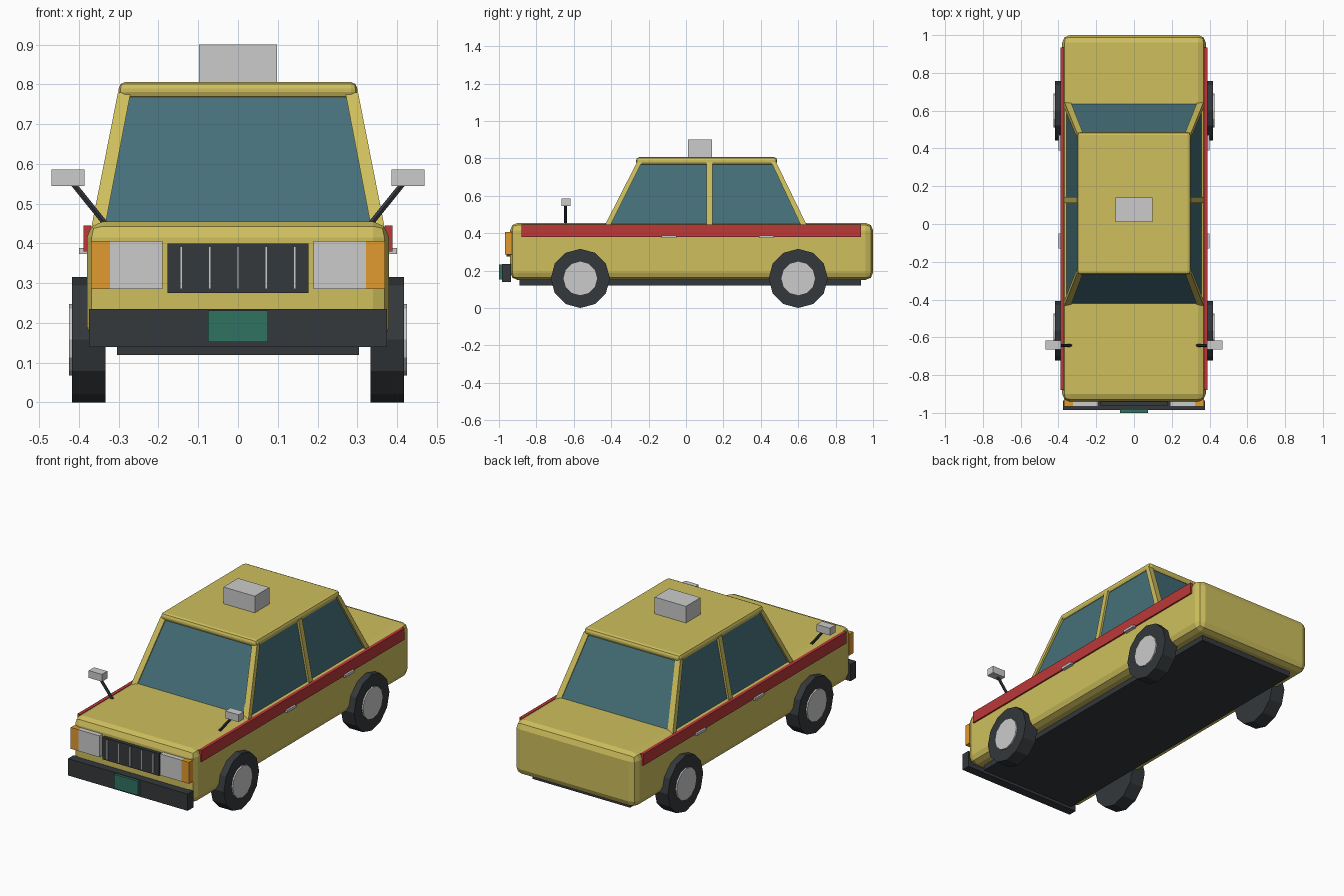
import bpy, bmesh, math
from mathutils import Vector

if "Cube" in bpy.data.objects:
    bpy.data.objects.remove(bpy.data.objects["Cube"])


def material(name, rgb):
    m = bpy.data.materials.new(name)
    m.diffuse_color = (*rgb, 1)
    m.use_nodes = True
    m.node_tree.nodes["Principled BSDF"].inputs["Base Color"].default_value = m.diffuse_color
    return m


YELLOW = material("yellow_paint", (0.62, 0.52, 0.11))
GLASS = material("teal_glass", (0.06, 0.16, 0.19))
BLACK = material("black_rubber", (0.035, 0.04, 0.045))
RED = material("red_trim", (0.5, 0.04, 0.04))
ORANGE = material("orange_lens", (0.75, 0.32, 0.03))
GREEN = material("green_plate", (0.03, 0.17, 0.12))
SILVER = material("light_grey", (0.6, 0.6, 0.58))


def finish(name, bm, mat, bevel=0, segments=2):
    bmesh.ops.recalc_face_normals(bm, faces=bm.faces)
    mesh = bpy.data.meshes.new(name)
    bm.to_mesh(mesh)
    bm.free()
    mesh.materials.append(mat)
    ob = bpy.data.objects.new(name, mesh)
    bpy.context.collection.objects.link(ob)
    if bevel:
        mod = ob.modifiers.new("bevel", 'BEVEL')
        mod.width, mod.segments = bevel, segments
    return ob


def taper(name, low, z0, high, z1, mat, bevel=0, segments=2):
    """Block between two horizontal rectangles (x0, x1, y0, y1)."""
    bm = bmesh.new()
    rings = []
    for (x0, x1, y0, y1), z in ((low, z0), (high, z1)):
        rings.append([bm.verts.new(p) for p in
                      ((x0, y0, z), (x1, y0, z), (x1, y1, z), (x0, y1, z))])
    a, b = rings
    bm.faces.new(a)
    bm.faces.new(b)
    for i in range(4):
        j = (i + 1) % 4
        bm.faces.new((a[i], a[j], b[j], b[i]))
    return finish(name, bm, mat, bevel, segments)


def box(name, x, y, z, mat, bevel=0):
    r = (*x, *y)
    return taper(name, r, z[0], r, z[1], mat, bevel)


def rod(name, p, q, radius, sides, mat, bevel=0):
    p, q = Vector(p), Vector(q)
    d = q - p
    bm = bmesh.new()
    bmesh.ops.create_cone(bm, cap_ends=True, segments=sides, radius1=radius,
                          radius2=radius, depth=d.length)
    rot = Vector((0, 0, 1)).rotation_difference(d).to_matrix().to_4x4()
    bm.transform(rot)
    bmesh.ops.translate(bm, verts=bm.verts, vec=(p + q) / 2)
    return finish(name, bm, mat, bevel, 1)


def span(s, a, b):
    return tuple(sorted((s * a, s * b)))


# Body, chassis and roof
box("body", (-.38, .38), (-.94, 1.0), (.15, .455), YELLOW, .04)
box("chassis", (-.305, .305), (-.89, .935), (.12, .17), BLACK)
box("roof", (-.3, .3), (-.267, .487), (.765, .806), YELLOW, .016)

# Cabin glass
taper("cabin_glass", (-.358, .358, -.428, .642), .44,
      (-.29, .29, -.253, .475), .78, GLASS)

# Roof sign, bumper, number plate
box("roof_sign", (-.098, .098), (.01, .14), (.8, .9), SILVER)
box("front_bumper", (-.375, .375), (-.985, -.935), (.14, .235), BLACK)
box("number_plate", (-.075, .075), (-1.0, -.98), (.152, .232), GREEN)

# Grille with bars
box("grille", (-.177, .177), (-.96, -.93), (.275, .4), BLACK)
for i in range(5):
    x = (i - 2) * .0715
    box("grille_bar", (x - .003, x + .003), (-.965, -.955), (.285, .392), SILVER)

for s, side in ((1, "right"), (-1, "left")):
    # Lights
    box(side + "_headlight", span(s, .19, .322), (-.967, -.93), (.285, .406), SILVER)
    box(side + "_indicator", span(s, .322, .37), (-.967, -.93), (.285, .406), ORANGE)

    # Side stripe and door handles
    box(side + "_stripe", span(s, .37, .389), (-.88, .935), (.38, .445), RED)
    for y in (-.09, .43):
        box(side + "_handle", span(s, .375, .4), (y - .04, y + .04), (.374, .388), SILVER)

    # Window pillars: y ranges at bottom and top
    for part, low, high in (("front", (-.435, -.405), (-.262, -.235)),
                            ("middle", (.11, .142), (.11, .142)),
                            ("rear", (.615, .647), (.455, .482))):
        taper(f"{side}_{part}_pillar", (*span(s, .335, .369), *low), .44,
              (*span(s, .27, .302), *high), .78, YELLOW)

    # Wing mirrors
    rod(side + "_mirror_arm", (s * .33, -.643, .445), (s * .42, -.643, .557),
        .008, 6, BLACK)
    box(side + "_mirror", span(s, .386, .469), (-.665, -.617), (.545, .586), SILVER)

    # Wheels
    for y, end in ((-.565, "front"), (.6, "rear")):
        rod(f"{side}_{end}_tyre", (s * .333, y, .158), (s * .417, y, .158),
            .158, 12, BLACK)
        rod(f"{side}_{end}_hub", (s * .39, y, .158), (s * .425, y, .158),
            .09, 12, SILVER)
